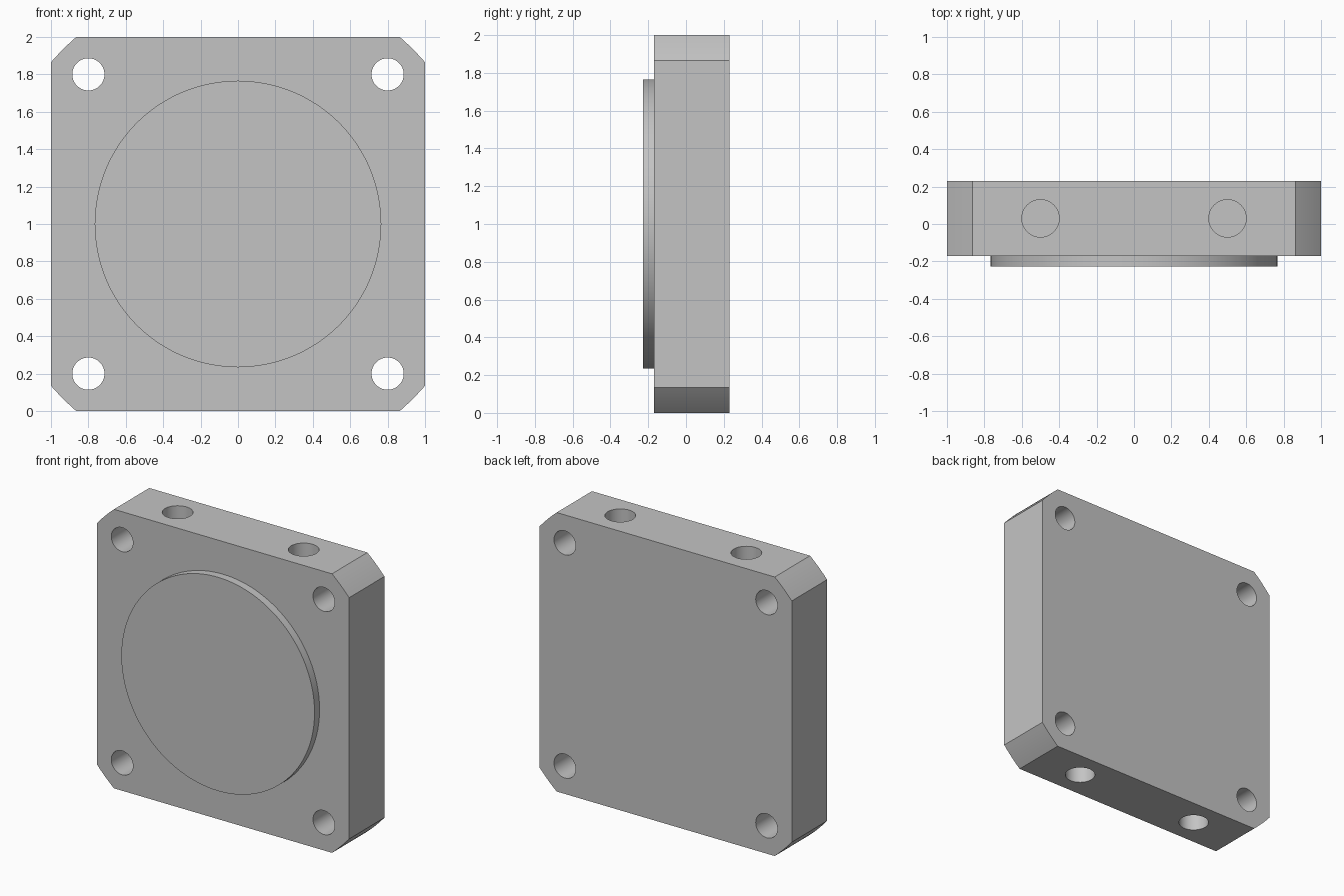
import bpy, math
from mathutils import Matrix

if "Cube" in bpy.data.objects:
    bpy.data.objects.remove(bpy.data.objects["Cube"])

Y_FRONT, Y_BACK = -0.17, 0.23      # plate thickness
CORNER_R = 1.322                   # corners are turned to this radius
CZ = 1.0                           # centre height

grey = bpy.data.materials.new("light_grey")
grey.diffuse_color = (0.55, 0.55, 0.55, 1)
grey.use_nodes = True
grey.node_tree.nodes["Principled BSDF"].inputs["Base Color"].default_value = grey.diffuse_color


def smooth(obj):
    bpy.ops.object.select_all(action='DESELECT')
    obj.select_set(True)
    bpy.context.view_layer.objects.active = obj
    bpy.ops.object.shade_smooth_by_angle(angle=math.radians(25))


def cylinder(name, r, depth, loc, axis, sides=64):
    rot = (math.pi / 2, 0, 0) if axis == 'Y' else (0, 0, 0)
    bpy.ops.mesh.primitive_cylinder_add(vertices=sides, radius=r, depth=depth,
                                        location=loc, rotation=rot)
    obj = bpy.context.object
    obj.name = name
    obj.data.materials.append(grey)
    return obj


# Plate: square outline with arc-turned corners, extruded along y
start = math.acos(1 / CORNER_R)
end = math.pi / 2 - start
outline = []
for quarter in range(4):
    for i in range(9):
        a = quarter * math.pi / 2 + start + (end - start) * i / 8
        outline.append((CORNER_R * math.cos(a), CZ + CORNER_R * math.sin(a)))
n = len(outline)
verts = [(x, y, z) for y in (Y_FRONT, Y_BACK) for x, z in outline]
faces = [tuple(range(n)), tuple(range(2 * n - 1, n - 1, -1))]
faces += [(i, i + n, (i + 1) % n + n, (i + 1) % n) for i in range(n)]
mesh = bpy.data.meshes.new("flange_plate")
mesh.from_pydata(verts, [], faces)
mesh.materials.append(grey)
plate = bpy.data.objects.new("flange_plate", mesh)
bpy.context.collection.objects.link(plate)

# Cutters: four through bolt holes, two blind ports on top and on bottom
cutters = []
for sx in (-1, 1):
    for sz in (-1, 1):
        cutters.append(cylinder("bolt_hole_cutter", 0.086, 1,
                                (0.8 * sx, 0, CZ + 0.8 * sz), 'Y'))
        cutters.append(cylinder("port_cutter", 0.1, 0.8,
                                (0.5 * sx, 0.03, CZ + sz), 'Z'))
for cutter in cutters:
    cutter.hide_render = True
    mod = plate.modifiers.new("hole", 'BOOLEAN')
    mod.operation = 'DIFFERENCE'
    mod.solver = 'EXACT'
    mod.object = cutter
    bpy.context.view_layer.objects.active = plate
    bpy.ops.object.modifier_apply(modifier=mod.name)
    bpy.data.objects.remove(cutter)
smooth(plate)

# Raised round boss on the front face
boss = cylinder("front_boss", 0.766, 0.057, (0, Y_FRONT - 0.0285, CZ), 'Y', 128)
smooth(boss)
